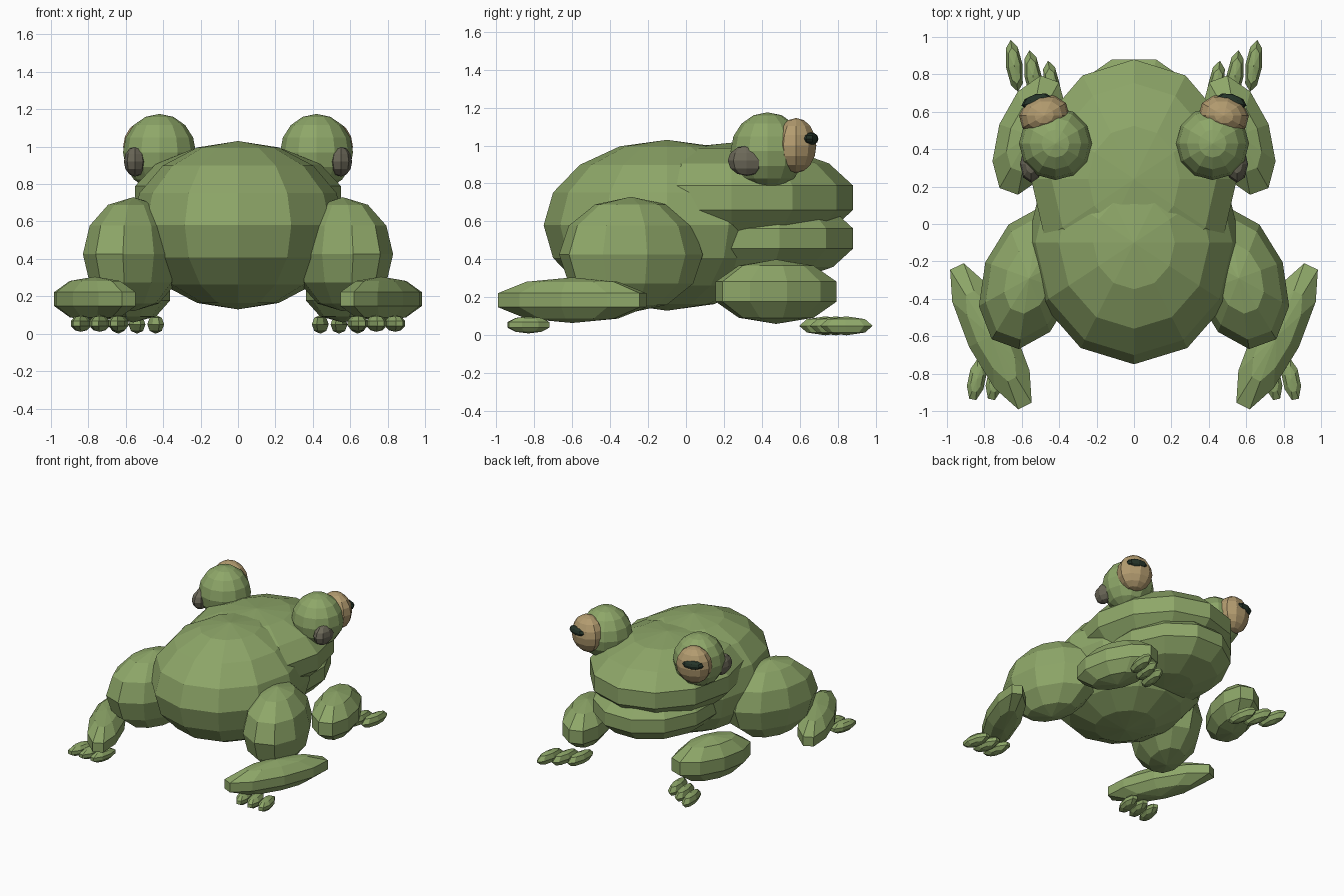
import bpy, bmesh
from math import radians, pi
from mathutils import Matrix, Vector

cube = bpy.data.objects.get("Cube")
if cube:
    bpy.data.objects.remove(cube, do_unlink=True)


def material(name, rgb):
    m = bpy.data.materials.new(name)
    m.use_nodes = True
    m.diffuse_color = (*rgb, 1)
    m.node_tree.nodes["Principled BSDF"].inputs["Base Color"].default_value = (*rgb, 1)
    return m


skin = material("skin green", (0.27, 0.385, 0.14))
tan = material("eye tan", (0.45, 0.33, 0.16))
grey = material("ear grey", (0.15, 0.14, 0.10))
dark = material("pupil dark", (0.018, 0.034, 0.022))


def blob(name, mat, centre, radii, segs=12, rings=8, turn=0, tilt=0, flat=False, side=1):
    """Flat shaded ellipsoid; flat puts an edge, not a corner, at each end."""
    bm = bmesh.new()
    bmesh.ops.create_uvsphere(bm, u_segments=segs, v_segments=rings, radius=1)
    if flat:
        bmesh.ops.rotate(bm, verts=bm.verts, matrix=Matrix.Rotation(pi / segs, 3, "Z"))
    # fit the faceted shape exactly to the wanted radii
    fit = [r / max(abs(v.co[i]) for v in bm.verts) for i, r in enumerate(radii)]
    bmesh.ops.scale(bm, vec=fit, verts=bm.verts)
    rot = Matrix.Rotation(radians(turn), 3, "Z") @ Matrix.Rotation(radians(tilt), 3, "X")
    bmesh.ops.rotate(bm, verts=bm.verts, matrix=rot)
    bmesh.ops.scale(bm, vec=(side, 1, 1), verts=bm.verts)
    bmesh.ops.recalc_face_normals(bm, faces=bm.faces)
    mesh = bpy.data.meshes.new(name)
    bm.to_mesh(mesh)
    bm.free()
    mesh.materials.append(mat)
    ob = bpy.data.objects.new(name, mesh)
    ob.location = Vector((centre[0] * side, centre[1], centre[2]))
    bpy.context.collection.objects.link(ob)


def pair(name, *args, **kw):
    for label, side in (("left", 1), ("right", -1)):
        blob(f"{label}_{name}", *args, side=side, **kw)


# Trunk, head and lower jaw
blob("body", skin, (0, -0.1, 0.58), (0.57, 0.65, 0.45))
blob("head", skin, (0, 0.24, 0.725), (0.55, 0.64, 0.29), rings=7)
blob("lower_jaw", skin, (0, 0.35, 0.51), (0.44, 0.53, 0.24), rings=7, flat=True)

# Eyes and ears
pair("eye_socket", skin, (0.42, 0.43, 0.97), (0.195, 0.195, 0.205))
pair("eye", tan, (0.48, 0.58, 1.0), (0.13, 0.11, 0.145), segs=10, turn=-15)
pair("pupil", dark, (0.52, 0.655, 1.035), (0.085, 0.04, 0.035), segs=8, rings=6, turn=-15)
pair("ear", grey, (0.55, 0.32, 0.92), (0.06, 0.1, 0.08), segs=8, rings=6)

# Hind legs
pair("thigh", skin, (0.56, -0.29, 0.425), (0.25, 0.375, 0.305), segs=10, rings=6, turn=20, flat=True)
pair("shin", skin, (0.765, -0.6, 0.185), (0.13, 0.415, 0.12), segs=10, rings=5, turn=-26, flat=True)

# Front legs
pair("front_leg", skin, (0.56, 0.475, 0.23), (0.17, 0.32, 0.17), segs=10, rings=5, turn=20, flat=True)

# Toes, fanned slightly outwards
for i in range(3):
    pair(f"hind_toe_{i + 1}", skin, (0.84 - 0.1 * i, -0.83, 0.055), (0.045, 0.11, 0.045),
         segs=8, rings=5, turn=12, flat=True)
    pair(f"front_toe_{i + 1}", skin, (0.64 - 0.1 * i, 0.845 - 0.055 * i, 0.05), (0.045, 0.14, 0.05),
         segs=8, rings=4, turn=-8)
